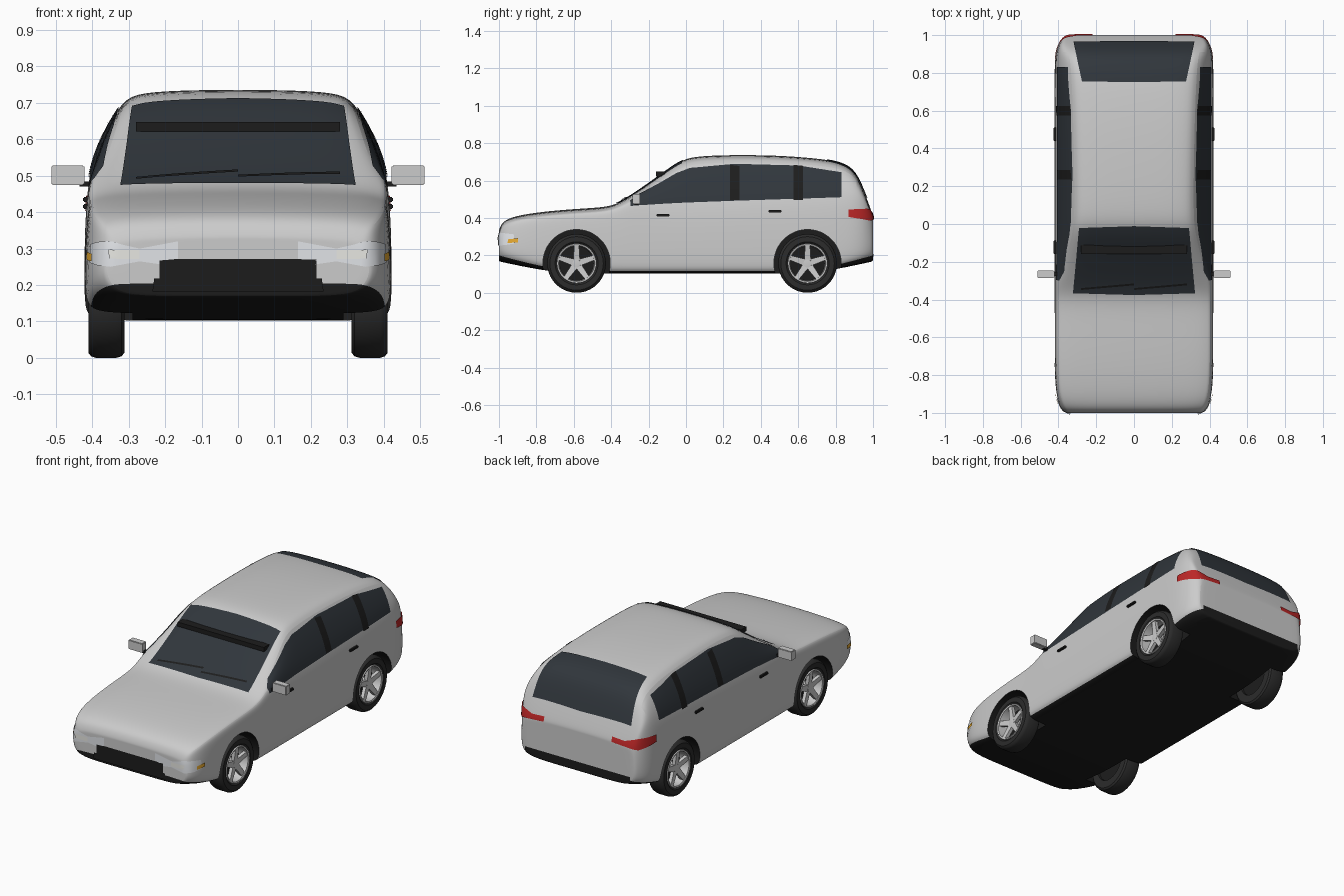
import bpy, bmesh, math
from mathutils import Vector, Matrix
from mathutils.bvhtree import BVHTree

if "Cube" in bpy.data.objects:
    bpy.data.objects.remove(bpy.data.objects["Cube"])


def mat(name, *rgb):
    m = bpy.data.materials.new(name)
    m.diffuse_color = (*rgb, 1)
    m.use_nodes = True
    m.node_tree.nodes["Principled BSDF"].inputs["Base Color"].default_value = m.diffuse_color
    return m


PAINT = mat("paint", .72, .72, .72)
BLACK = mat("black_trim", .012, .012, .012)
GLASS = mat("dark_glass", .03, .037, .045)
TYRE = mat("tyre_rubber", .025, .025, .025)
ALLOY = mat("alloy", .55, .55, .55)
LAMP = mat("lamp_clear", .75, .77, .8)
PLATE = mat("plate", .8, .8, .76)
RED = mat("lamp_red", .5, .02, .02)
ORANGE = mat("lamp_orange", .8, .4, .03)


def add(name, bm, *mats, angle=35):
    me = bpy.data.meshes.new(name)
    bm.to_mesh(me)
    bm.free()
    ob = bpy.data.objects.new(name, me)
    bpy.context.collection.objects.link(ob)
    for m in mats:
        me.materials.append(m)
    smooth(ob, angle)
    return ob


def smooth(ob, angle):
    bpy.ops.object.select_all(action='DESELECT')
    ob.select_set(True)
    bpy.context.view_layer.objects.active = ob
    bpy.ops.object.shade_smooth_by_angle(angle=math.radians(angle))


def box(name, lo, hi, m, bevel=0.0):
    bm = bmesh.new()
    lo, hi = Vector(lo), Vector(hi)
    size = [abs(c) for c in hi - lo]
    bmesh.ops.create_cube(bm, size=1, matrix=Matrix.Translation((lo + hi) / 2) @ Matrix.Diagonal((*size, 1)))
    if bevel:
        bmesh.ops.bevel(bm, geom=bm.edges[:], offset=bevel, segments=2, affect='EDGES')
    return add(name, bm, m)


# Body shell: cross-sections lofted along the side profile
TOP = [(-1, .335), (-.99, .362), (-.97, .388), (-.9, .415), (-.73, .438), (-.56, .45), (-.44, .457),
       (-.37, .474), (-.3, .515), (-.2, .583), (-.1, .656), (-.02, .712), (.06, .731), (.25, .737), (.45, .735),
       (.6, .727), (.77, .711), (.86, .685), (.912, .638), (.955, .535), (.985, .455), (1, .41)]


def section(y, top):
    t = max(0, (abs(y) - .65) / .35) ** 1.2
    zb = .102 + .066 * t
    zk = zb + .012 + .02 * t
    w = .422 * (1 - .14 * abs(y) ** 20)
    belt = min(.475 + .04 * y, top - .045)
    d = top - belt
    cant = w - .02 - .34 * d
    half = [(.12, zb), (w - .05, zb), (w - .012, zk), (w, zk + .03), (w, (zk + belt) / 2), (w - .008, belt),
            (w - .01 - .19 * d, belt + .5 * d), (cant, top - .4 * min(d, .07)), (cant - .05, top - .007), (.12, top)]
    return half + [(-x, z) for x, z in reversed(half)]


bm = bmesh.new()
loops = [(y, section(y, t)) for y, t in TOP]


def inset(loop):
    y, s = loop
    c = (s[0][1] + s[9][1]) / 2
    return y, [(x * .92, c + (z - c) * .88) for x, z in s]


loops = [inset(loops[0])] + loops + [inset(loops[-1])]
rings = [[bm.verts.new((x, y, z)) for x, z in s] for y, s in loops]
dark = {0, 1, 17, 18, 19}
for a, b in zip(rings, rings[1:]):
    for k in range(20):
        n = (k + 1) % 20
        bm.faces.new((a[k], a[n], b[n], b[k])).material_index = int(k in dark)
for r in (rings[0], rings[-1]):
    for j in range(9):
        bm.faces.new((r[j], r[j + 1], r[18 - j], r[19 - j])).material_index = int(j < 2)
bmesh.ops.recalc_face_normals(bm, faces=bm.faces[:])
body = add("body", bm, PAINT, BLACK)
sub = body.modifiers.new("subdivision", 'SUBSURF')
sub.levels = sub.render_levels = 2
bpy.context.view_layer.update()
surface = BVHTree.FromObject(body, bpy.context.evaluated_depsgraph_get())

# Wheel arches cut out of the shell
WHEELS = (-.585, .65)
for y in WHEELS:
    for s in (1, -1):
        bm = bmesh.new()
        bmesh.ops.create_cone(bm, cap_ends=True, segments=48, radius1=.18, radius2=.18, depth=.32,
                              matrix=Matrix.Translation((s * .45, y, .158)) @ Matrix.Rotation(math.pi / 2, 4, 'Y'))
        cut = add("arch_cutter", bm, BLACK)
        cut.hide_render = True
        cut.display_type = 'WIRE'
        mod = body.modifiers.new("arch", 'BOOLEAN')
        mod.object = cut
        mod.operation = 'DIFFERENCE'
        mod.solver = 'EXACT'
        mod.material_mode = 'TRANSFER'
smooth(body, 180)
bpy.ops.object.convert(target='MESH')
smooth(body, 40)


# Panel that hugs the shell, between a lower and an upper line of points
def panel(name, low, high, m, ray=None, lift=.004, cols=6, rows=6):
    bm = bmesh.new()

    def line(pts):
        pts = [Vector(p) for p in pts]
        return [a.lerp(b, i / cols) for a, b in zip(pts, pts[1:]) for i in range(cols)] + [pts[-1]]
    grid, out = [], None
    for a, b in zip(line(low), line(high)):
        col = []
        for i in range(rows + 1):
            p = a.lerp(b, i / rows)
            hit = surface.ray_cast(p - 2 * Vector(ray), Vector(ray)) if ray else (None,)
            if hit[0] is None:
                hit = surface.find_nearest(p)
            out = hit[1]
            col.append(bm.verts.new(hit[0] + out * lift))
        grid.append(col)
    for a, b in zip(grid, grid[1:]):
        for i in range(rows):
            bm.faces.new((a[i], b[i], b[i + 1], a[i + 1]))
    bm.normal_update()
    bm.faces.ensure_lookup_table()
    if bm.faces[-1].normal.dot(out) < 0:
        bmesh.ops.reverse_faces(bm, faces=bm.faces[:])
    return add(name, bm, m, angle=60)


# Front and rear screens
DOWN, BACK, FWD = (0, 0, -1), (0, 1, 0), (0, -1, 0)
panel("windscreen", [(-.323, -.365, .48), (0, -.375, .48), (.323, -.365, .48)],
      [(-.29, -.02, .7), (0, -.01, .7), (.29, -.02, .7)], GLASS, DOWN, cols=10, rows=12)
panel("rear_screen", [(-.32, .962, .51), (0, .966, .51), (.32, .962, .51)],
      [(-.275, .755, .71), (0, .75, .71), (.275, .755, .71)], GLASS, DOWN, cols=10, rows=14)
box("windscreen_bar", (-.28, -.16, .622), (.28, -.11, .647), BLACK)
for x in (-.28, .0):
    panel("wiper", [(x, -.345, .5), (x + .28, -.32, .5)], [(x, -.335, .5), (x + .28, -.31, .5)],
          BLACK, DOWN, .009, rows=1)

# Front trim and plates
panel("grille", [(-.215, -1, .215), (.215, -1, .215)], [(-.215, -1, .272), (.215, -1, .272)], BLACK, BACK)
panel("lower_intake", [(-.235, -1, .182), (.235, -1, .182)], [(-.23, -1, .218), (.23, -1, .218)], BLACK, BACK, .006)
box("front_plate", (-.125, -1, .22), (.125, -.985, .275), PLATE)
box("rear_plate", (-.085, .985, .29), (.085, 1, .34), PLATE)
panel("rear_bumper_strip", [(-.34, 1, .195), (.34, 1, .195)], [(-.34, 1, .225), (.34, 1, .225)], BLACK, FWD, .005)

for s in (1, -1):
    # Side glass with two door pillars
    ys = (-.297, -.25, -.14, -.05, .02, .26, .6, .832)
    lows = (.463, .467, .474, .479, .482, .491, .502, .51)
    highs = (.49, .525, .585, .638, .665, .687, .678, .642)
    panel("side_glass", [(0, y, z) for y, z in zip(ys, lows)], [(0, y, z) for y, z in zip(ys, highs)],
          GLASS, (-s, 0, 0), cols=4)
    for y in (.26, .6):
        panel("door_pillar", [(0, y - .025, .495), (0, y + .025, .495)], [(0, y - .025, .68), (0, y + .025, .675)],
              BLACK, (-s, 0, 0), .006)
    # Lamps
    hx = ((.165, -1), (.27, -1), (.35, -.985), (.405, -.92))
    panel("headlamp", [(s * x, y, z) for (x, y), z in zip(hx, (.25, .265, .25, .262))],
          [(s * x, y, z) for (x, y), z in zip(hx, (.32, .3, .318, .312))], LAMP)
    panel("headlamp_lens", [(s * .27, -1, .272), (s * .35, -.985, .272)], [(s * .27, -1, .296), (s * .35, -.985, .296)],
          PLATE, lift=.008)
    panel("indicator", [(s * .395, -.95, .265), (s * .42, -.9, .27)], [(s * .395, -.95, .285), (s * .42, -.9, .292)],
          ORANGE, lift=.008)
    tx = ((.22, 1), (.3, 1), (.38, .985), (.42, .87))
    panel("tail_lamp", [(s * x, y, z) for (x, y), z in zip(tx, (.4, .395, .385, .405))],
          [(s * x, y, z) for (x, y), z in zip(tx, (.43, .425, .45, .445))], RED, lift=.006)
    # Door mirrors and handles
    box("door_mirror", (s * .422, -.285, .474), (s * .512, -.245, .528), ALLOY, .003)
    box("mirror_arm", (s * .38, -.275, .47), (s * .435, -.255, .484), BLACK)
    for y, z in ((-.123, .415), (.475, .435)):
        box("door_handle", (s * .405, y - .035, z - .007), (s * .426, y + .035, z + .007), BLACK, .003)


# Wheels: turned tyre, rim and backing, with five spokes
def lathe(name, profile, at, s, m):
    bm = bmesh.new()
    vs = [bm.verts.new((s * x, at[0], at[1] + r)) for r, x in profile]
    es = [bm.edges.new(p) for p in zip(vs, vs[1:])]
    bmesh.ops.spin(bm, geom=vs + es, cent=(0, *at), axis=(1, 0, 0), angle=2 * math.pi, steps=40)
    bmesh.ops.remove_doubles(bm, verts=bm.verts[:], dist=1e-5)
    bmesh.ops.recalc_face_normals(bm, faces=bm.faces[:])
    return add(name, bm, m)


for y in WHEELS:
    for s in (1, -1):
        at = (y, .157)
        lathe("tyre", [(.102, .4), (.115, .411), (.143, .411), (.153, .403), (.157, .39), (.157, .335), (.153, .32),
                       (.143, .312), (.1, .312), (.102, .4)], at, s, TYRE)
        lathe("rim", [(.106, .403), (.104, .41), (.096, .408), (.092, .35), (.102, .35), (.106, .403)], at, s, ALLOY)
        lathe("wheel_backing", [(0, .35), (.098, .35), (.098, .325), (0, .325)], at, s, BLACK)
        lathe("hub", [(0, .398), (.022, .396), (.03, .385), (.03, .345)], at, s, ALLOY)
        bm = bmesh.new()
        for i in range(5):
            new = bmesh.ops.create_cube(bm, size=1)["verts"]
            turn = Matrix.Translation((0, *at)) @ Matrix.Rotation(i * math.tau / 5, 4, 'X')
            for v in new:
                outer = v.co.z > 0
                v.co = turn @ Vector((s * (.385 + v.co.x * .02 + .01 * outer),
                                      v.co.y * (.026 if outer else .036), .097 if outer else .015))
        bmesh.ops.recalc_face_normals(bm, faces=bm.faces[:])
        add("spokes", bm, ALLOY)
